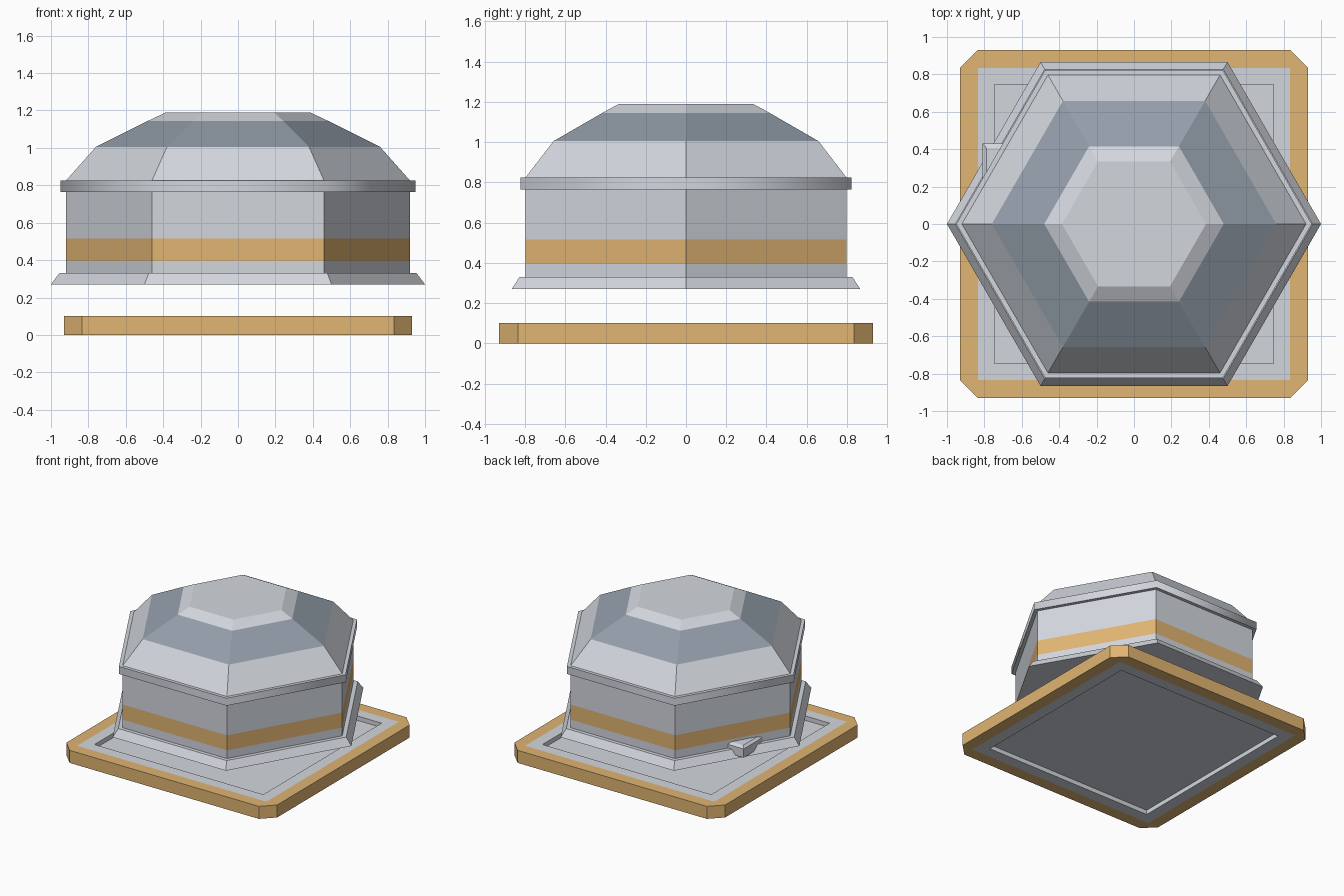
import bpy
import bmesh
from math import cos, sin, pi, sqrt, radians

old = bpy.data.objects.get("Cube")
if old:
    bpy.data.objects.remove(old, do_unlink=True)


def material(name, color):
    mat = bpy.data.materials.new(name)
    mat.use_nodes = True
    mat.diffuse_color = (*color, 1)
    mat.node_tree.nodes["Principled BSDF"].inputs["Base Color"].default_value = (*color, 1)
    return mat


grey = material("light grey", (0.65, 0.68, 0.73))
gold = material("gold", (0.75, 0.46, 0.17))
slate = material("slate grey", (0.29, 0.34, 0.40))


def finish(name, bm, mats):
    bmesh.ops.recalc_face_normals(bm, faces=bm.faces)
    mesh = bpy.data.meshes.new(name)
    bm.to_mesh(mesh)
    bm.free()
    for mat in mats:
        mesh.materials.append(mat)
    obj = bpy.data.objects.new(name, mesh)
    bpy.context.collection.objects.link(obj)
    return obj


def loft(name, sides, phase, rings, mats=(grey,), bands=None):
    """Capped stack of regular polygons; rings are (radius, height)."""
    bm = bmesh.new()
    loops = []
    for r, z in rings:
        angles = [phase + 2 * pi * k / sides for k in range(sides)]
        loops.append([bm.verts.new((r * cos(a), r * sin(a), z)) for a in angles])
    for level, (low, high) in enumerate(zip(loops, loops[1:])):
        for k in range(sides):
            j = (k + 1) % sides
            face = bm.faces.new((low[k], low[j], high[j], high[k]))
            face.material_index = (bands or {}).get(level, 0)
    bm.faces.new(loops[0])
    bm.faces.new(loops[-1])
    return finish(name, bm, mats)


# Gold frame with clipped corners
def frame(name, outer, clip, inner, height):
    bm = bmesh.new()
    layers = []
    for z in (0, height):
        out, ins = [], []
        for sx, sy in ((1, 1), (-1, 1), (-1, -1), (1, -1)):
            ends = [(sx * outer, sy * clip), (sx * clip, sy * outer)]
            if sx * sy < 0:
                ends.reverse()
            out += [bm.verts.new((x, y, z)) for x, y in ends]
            ins.append(bm.verts.new((sx * inner, sy * inner, z)))
        for k in range(4):
            j = (k + 1) % 4
            bm.faces.new((out[2 * k], out[2 * k + 1], ins[k]))
            bm.faces.new((out[2 * k + 1], out[2 * j], ins[j], ins[k]))
        layers.append((out, ins))
    for low, high in zip(*layers):
        for k in range(len(low)):
            j = (k + 1) % len(low)
            bm.faces.new((low[k], low[j], high[j], high[k]))
    return finish(name, bm, [gold])


frame("base_frame", 0.93, 0.835, 0.835, 0.1)

# Grey tray recessed on both sides
q = sqrt(2)
loft("base_tray", 4, pi / 4,
     [(0.745 * q, 0.035), (0.745 * q, 0), (0.835 * q, 0),
      (0.835 * q, 0.1), (0.745 * q, 0.1), (0.745 * q, 0.065)])

# Hexagonal body: skirt, wall with gold stripe, stepped roof
loft("hexagonal_body", 6, 0,
     [(1.0, 0.27), (0.955, 0.33), (0.92, 0.33), (0.92, 0.395), (0.92, 0.515),
      (0.92, 0.825), (0.76, 1.005), (0.48, 1.145), (0.385, 1.19)],
     (grey, gold, slate), {3: 1, 6: 2})

# Collar under the roof, smooth around the sides
collar = loft("collar", 6, 0, [(0.91, 0.765), (0.95, 0.765), (0.95, 0.825), (0.91, 0.825)])
bpy.ops.object.select_all(action="DESELECT")
collar.select_set(True)
bpy.context.view_layer.objects.active = collar
bpy.ops.object.shade_smooth_by_angle(angle=radians(65))

# Small latch block on the back right wall
latch = loft("latch_block", 4, pi / 4,
             [(q, 0.29), (q, 0.36), (0.84 * q, 0.375)])
latch.scale = (0.13, 0.15, 1)
latch.location = (-0.68, 0.28, 0)
